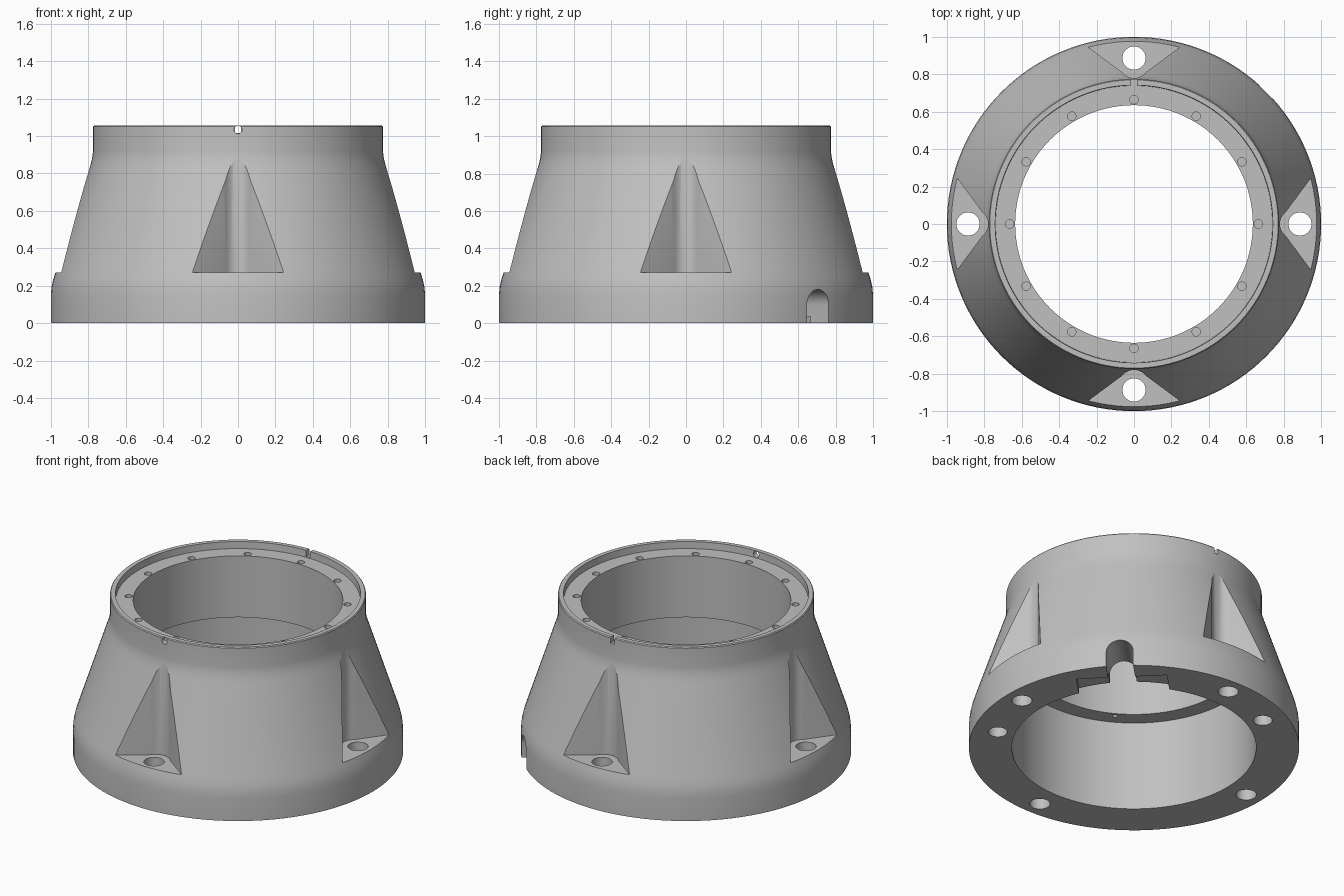
import bpy, bmesh
from math import sin, cos, pi, radians
from mathutils import Matrix

cube = bpy.data.objects.get("Cube")
if cube:
    bpy.data.objects.remove(cube, do_unlink=True)

SEGMENTS = 128

grey = bpy.data.materials.new("plain_grey")
grey.use_nodes = True
colour = (0.53, 0.53, 0.53, 1)
grey.diffuse_color = colour
grey.node_tree.nodes["Principled BSDF"].inputs["Base Color"].default_value = colour


def make_object(name, bm):
    bmesh.ops.recalc_face_normals(bm, faces=bm.faces)
    mesh = bpy.data.meshes.new(name)
    bm.to_mesh(mesh)
    bm.free()
    obj = bpy.data.objects.new(name, mesh)
    bpy.context.scene.collection.objects.link(obj)
    mesh.materials.append(grey)
    return obj


def prism(bm, outline, low, high, matrix=Matrix()):
    """Closed prism: outline in XY, extruded along z, then placed."""
    rings = [[bm.verts.new(matrix @ Matrix.Translation((x, y, z)).translation)
              for x, y in outline] for z in (low, high)]
    bm.faces.new(rings[0])
    bm.faces.new(rings[1])
    n = len(outline)
    for i in range(n):
        j = (i + 1) % n
        bm.faces.new((rings[0][i], rings[0][j], rings[1][j], rings[1][i]))


def arc(cx, cy, r, start, end, steps):
    angles = [radians(start + (end - start) * i / steps) for i in range(steps + 1)]
    return [(cx + r * cos(a), cy + r * sin(a)) for a in angles]


def circle(r, steps=32):
    return arc(0, 0, r, 0, 360, steps)[:-1]


def spin(angle):
    return Matrix.Rotation(radians(angle), 4, 'Z')


def polar(r, angle):
    return spin(angle) @ Matrix.Translation((r, 0, 0))


def radial(angle, z=0):
    """Local x is tangential, local y is up, local z points outward."""
    axes = Matrix(((0, 0, 1, 0), (1, 0, 0, 0), (0, 1, 0, z), (0, 0, 0, 1)))
    return spin(angle) @ axes


def cut(body, name, bm):
    cutter = make_object(name, bm)
    cutter.hide_render = True
    mod = body.modifiers.new(name, 'BOOLEAN')
    mod.operation = 'DIFFERENCE'
    mod.solver = 'EXACT'
    mod.object = cutter
    bpy.context.view_layer.objects.active = body
    bpy.ops.object.modifier_apply(modifier=name)
    bpy.data.objects.remove(cutter, do_unlink=True)


# Turned body: outer wall, rim, recessed shoulder, stepped bore
profile = [(1, 0), (1, .15), (.996, .195), (.987, .235), (.976, .27),
           (.797, .82), (.786, .855), (.778, .89), (.775, .92),
           (.775, 1.05), (.77, 1.056), (.742, 1.056), (.74, 1.01),
           (.635, 1.01), (.635, .6), (.74, .6), (.74, 0)]
bm = bmesh.new()
rings = [[bm.verts.new((r * cos(2 * pi * i / SEGMENTS), r * sin(2 * pi * i / SEGMENTS), z))
          for i in range(SEGMENTS)] for r, z in profile]
for a, b in zip(rings, rings[1:] + rings[:1]):
    for i in range(SEGMENTS):
        j = (i + 1) % SEGMENTS
        bm.faces.new((a[i], a[j], b[j], b[i]))
body = make_object("flanged_housing", bm)

# Four wedge pockets with a rounded inner corner
bm = bmesh.new()
wedge = [(-.45, 1.097)] + arc(0, .863, .083, 217, 323, 12) + [(.45, 1.097)]
for k in range(4):
    prism(bm, wedge, .27, 1.0, spin(90 * k))
cut(body, "wedge_pockets", bm)

# Mounting holes, blind base holes and shoulder bolt holes
bm = bmesh.new()
for k in range(4):
    prism(bm, circle(.062), -.1, .4, polar(.887, 90 * k))
for angle in (-27, 117):
    prism(bm, circle(.058), -.1, .13, polar(.847, angle))
for k in range(12):
    prism(bm, circle(.023, 16), .9, 1.04, polar(.665, 30 * k))
prism(bm, circle(.015, 12), .5, .7, polar(.665, 240))
cut(body, "round_holes", bm)

# Shallow recess under the base with two screw holes
bm = bmesh.new()
prism(bm, [(.6, -.275), (.86, -.275), (.86, .275), (.6, .275)], -.1, .035, spin(45))
cut(body, "base_recess", bm)
bm = bmesh.new()
for side in (-.2, .2):
    prism(bm, circle(.013, 12), -.05, .1,
          spin(45) @ Matrix.Translation((.81, side, 0)))
cut(body, "recess_screw_holes", bm)

# Arched cable slot through the base wall
bm = bmesh.new()
prism(bm, [(-.082, -.1), (.082, -.1)] + arc(0, .098, .082, 0, 180, 16), .6, 1.1, radial(45))
cut(body, "cable_slot", bm)

# Rim: round hole at the front, open slot at the back
bm = bmesh.new()
prism(bm, circle(.021, 20), .7, .85, radial(-90, 1.033))
prism(bm, [(-.015, 0), (.015, 0), (.015, .1), (-.015, .1)], .7, .85, radial(90, 1.015))
cut(body, "rim_openings", bm)

# Smooth shading with crisp machined edges
bpy.ops.object.select_all(action='DESELECT')
body.select_set(True)
bpy.context.view_layer.objects.active = body
bpy.ops.object.shade_smooth_by_angle(angle=radians(25))
